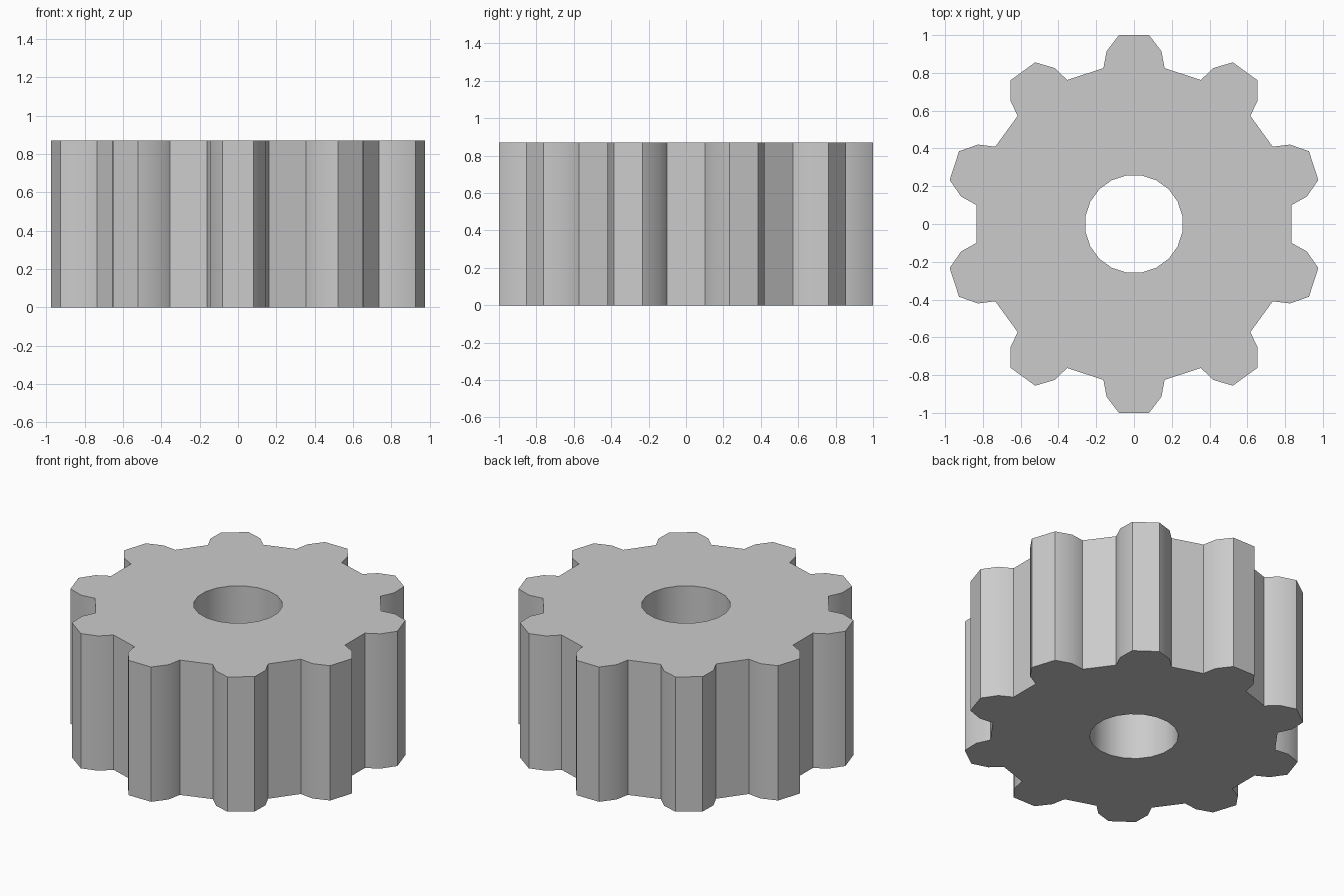
import bpy, bmesh
from math import radians, cos, sin, hypot, atan2

if "Cube" in bpy.data.objects:
    bpy.data.objects.remove(bpy.data.objects["Cube"])

TEETH = 10
HEIGHT = 0.87
BORE = 0.26
BORE_SIDES = 20

# One tooth pointing along +y, right half mirrored to the left
half = [(0.162, 0.825), (0.145, 0.915), (0.08, 1.0)]
tooth = half + [(-x, y) for x, y in reversed(half)]


def turn(point, angle):
    x, y = point
    c, s = cos(angle), sin(angle)
    return (x * c - y * s, x * s + y * c)


# Repeat the tooth around the rim; the bore is a ring with flats facing the axes
rim = [turn(p, radians(360 / TEETH * i)) for i in range(TEETH) for p in tooth]
bore = [turn((BORE, 0), radians(360 / BORE_SIDES * (i + 0.5))) for i in range(BORE_SIDES)]

# Flat ring between rim and bore
bm = bmesh.new()
edges = []
for loop in (rim, bore):
    vs = [bm.verts.new((x, y, 0)) for x, y in loop]
    edges += [bm.edges.new((vs[i - 1], vs[i])) for i in range(len(vs))]
bmesh.ops.triangle_fill(bm, use_beauty=True, edges=edges)

# Extrude to full height
top = bmesh.ops.extrude_face_region(bm, geom=bm.faces[:], use_keep_orig=True)
bmesh.ops.translate(bm, vec=(0, 0, HEIGHT),
                    verts=[g for g in top["geom"] if isinstance(g, bmesh.types.BMVert)])
bmesh.ops.recalc_face_normals(bm, faces=bm.faces[:])

mesh = bpy.data.meshes.new("gear")
bm.to_mesh(mesh)
bm.free()
gear = bpy.data.objects.new("gear", mesh)
bpy.context.collection.objects.link(gear)

# Smooth bore and tooth flanks, sharp tips and roots
bpy.context.view_layer.objects.active = gear
gear.select_set(True)
bpy.ops.object.shade_smooth_by_angle(angle=radians(33))
